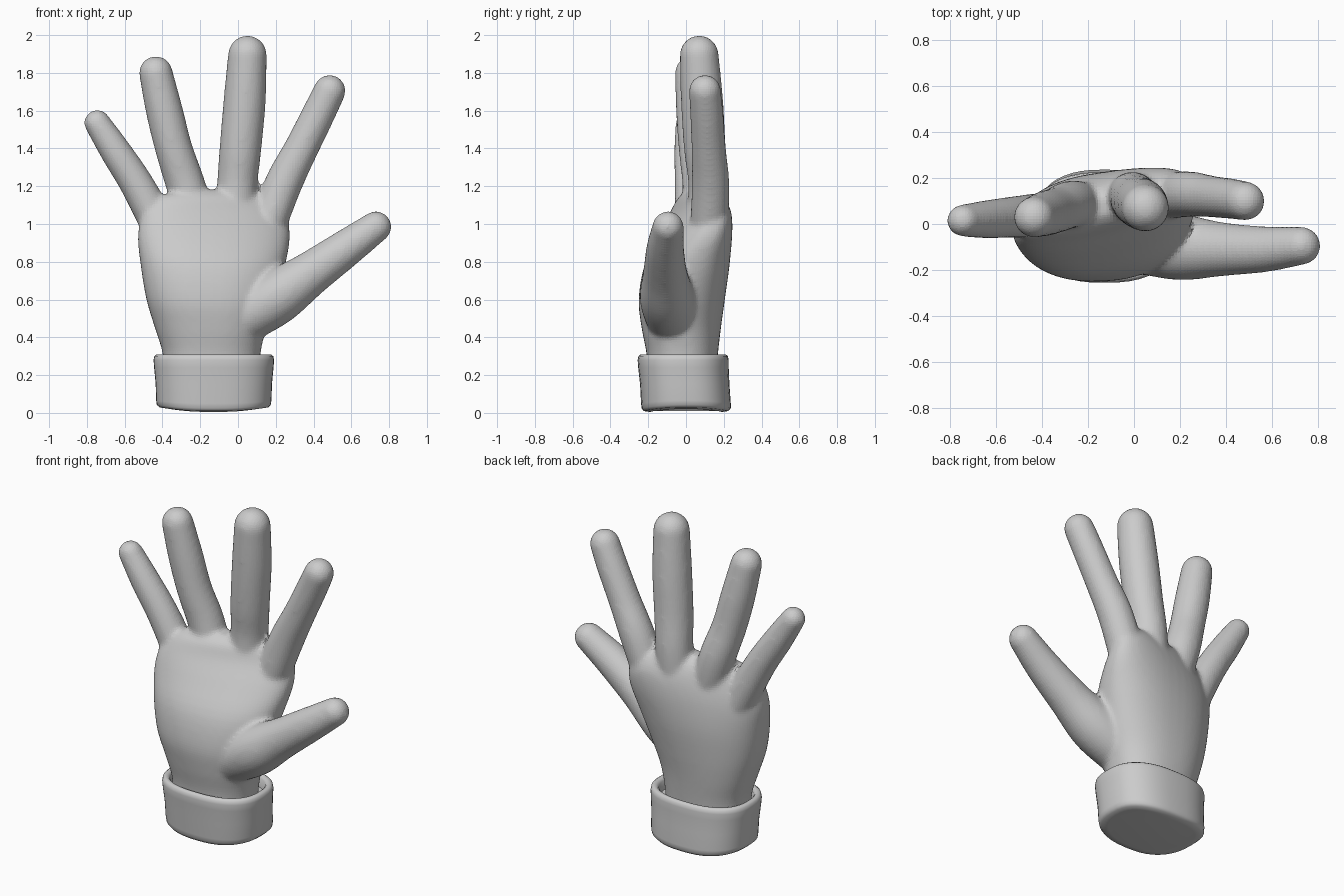
import bpy, bmesh, math
from mathutils import Vector

if "Cube" in bpy.data.objects:
    bpy.data.objects.remove(bpy.data.objects["Cube"])

grey = bpy.data.materials.new("light_grey")
grey.diffuse_color = (0.6, 0.6, 0.6, 1)
grey.use_nodes = True
grey.node_tree.nodes["Principled BSDF"].inputs["Base Color"].default_value = grey.diffuse_color


def loft(bm, rings):
    """Skin a list of closed rings and cap both ends."""
    vs = [[bm.verts.new(p) for p in r] for r in rings]
    n = len(vs[0])
    for a, b in zip(vs, vs[1:]):
        for i in range(n):
            j = (i + 1) % n
            bm.faces.new((a[i], a[j], b[j], b[i]))
    bm.faces.new(vs[0][::-1])
    bm.faces.new(vs[-1])


def section(z, x0, x1, y0, y1, power=2.3, shear=0.0, dip=0.0, n=48):
    """Horizontal rounded section, optionally sheared in y or dished in z."""
    cx, cy, rx, ry = (x0 + x1) / 2, (y0 + y1) / 2, (x1 - x0) / 2, (y1 - y0) / 2
    ring = []
    for i in range(n):
        a = 2 * math.pi * i / n
        c, s = math.cos(a), math.sin(a)
        dx = rx * math.copysign(abs(c) ** (2 / power), c)
        dy = ry * math.copysign(abs(s) ** (2 / power), s)
        ring.append(Vector((cx + dx, cy + dy + shear * dx, z + dip * c * c)))
    return ring


def spline(pts, steps=6):
    """Smooth curve through tuples of any length."""
    v = [Vector(p) for p in pts]
    v = [2 * v[0] - v[1]] + v + [2 * v[-1] - v[-2]]
    out = []
    for i in range(1, len(v) - 2):
        a, b, c, d = v[i - 1:i + 3]
        for k in range(steps):
            t = k / steps
            out.append(0.5 * (2 * b + (c - a) * t + (2 * a - 5 * b + 4 * c - d) * t * t
                              + (3 * b - a - 3 * c + d) * t ** 3))
    return out + [v[-2]]


def finger(bm, pts, n=24):
    """Tapered tube through (x, y, z, radius) with a round tip."""
    path = spline(pts)
    rings = []

    def ring(p, d, r):
        side = d.cross(Vector((0, 1, 0))).normalized()
        up = side.cross(d).normalized()
        rings.append([p + r * (math.cos(2 * math.pi * i / n) * side
                               - math.sin(2 * math.pi * i / n) * up) for i in range(n)])
    for i, q in enumerate(path):
        d = (path[min(i + 1, len(path) - 1)] - path[max(i - 1, 0)]).xyz.normalized()
        ring(q.xyz, d, q.w)
    tip, r = path[-1].xyz, path[-1].w
    for k in range(1, 8):
        a = k / 8 * math.pi / 2
        ring(tip + d * r * math.sin(a), d, r * math.cos(a))
    ring(tip + d * r * 0.998, d, r * 0.05)
    loft(bm, rings)


def make(name, bm):
    bmesh.ops.recalc_face_normals(bm, faces=bm.faces)
    me = bpy.data.meshes.new(name)
    bm.to_mesh(me)
    bm.free()
    ob = bpy.data.objects.new(name, me)
    bpy.context.collection.objects.link(ob)
    me.materials.append(grey)
    return ob


def shade(ob, angle):
    bpy.ops.object.select_all(action='DESELECT')
    ob.select_set(True)
    bpy.context.view_layer.objects.active = ob
    bpy.ops.object.shade_smooth_by_angle(angle=math.radians(angle))


bm = bmesh.new()
# palm: z, x range, y range, section power, shear
palm = [
    (0.20, -0.39, 0.11, -0.20, 0.16, 2.3, 0.0),
    (0.32, -0.40, 0.12, -0.21, 0.17, 2.3, 0.0),
    (0.45, -0.44, 0.15, -0.235, 0.185, 2.3, 0.0),
    (0.60, -0.485, 0.20, -0.25, 0.205, 2.3, 0.04),
    (0.78, -0.515, 0.25, -0.215, 0.225, 2.3, 0.10),
    (0.94, -0.53, 0.275, -0.125, 0.225, 2.3, 0.18),
    (1.06, -0.50, 0.25, -0.05, 0.205, 2.3, 0.24),
    (1.14, -0.42, 0.18, -0.01, 0.17, 2.3, 0.24),
    (1.18, -0.32, 0.08, 0.04, 0.12, 2.3, 0.24),
]
loft(bm, [section(*s) for s in spline(palm, 4)])
# index, middle, ring and little fingers, then thumb
for pts in (
    [(0.12, 0.12, 0.90, 0.10), (0.235, 0.13, 1.20, 0.10), (0.335, 0.12, 1.40, 0.091),
     (0.425, 0.11, 1.58, 0.088), (0.485, 0.10, 1.705, 0.085)],
    [(-0.02, 0.11, 0.95, 0.11), (-0.005, 0.12, 1.20, 0.107), (0.013, 0.10, 1.40, 0.111),
     (0.035, 0.085, 1.65, 0.112), (0.05, 0.07, 1.895, 0.103)],
    [(-0.20, 0.08, 0.95, 0.10), (-0.275, 0.085, 1.20, 0.104), (-0.34, 0.06, 1.40, 0.099),
     (-0.39, 0.045, 1.60, 0.098), (-0.435, 0.03, 1.80, 0.089)],
    [(-0.38, 0.04, 0.92, 0.10), (-0.53, 0.03, 1.20, 0.09), (-0.645, 0.02, 1.38, 0.083),
     (-0.745, 0.015, 1.535, 0.07)],
    [(0.00, -0.07, 0.49, 0.14), (0.20, -0.10, 0.61, 0.145), (0.38, -0.11, 0.735, 0.118),
     (0.57, -0.11, 0.87, 0.10), (0.73, -0.095, 0.985, 0.083)],
):
    finger(bm, pts)
hand = make("hand", bm)

# fuse the hand and soften the joints
fuse = hand.modifiers.new("fuse", 'REMESH')
fuse.mode = 'VOXEL'
fuse.voxel_size = 0.014
soft = hand.modifiers.new("soften", 'CORRECTIVE_SMOOTH')
soft.smooth_type = 'LENGTH_WEIGHTED'
soft.use_only_smooth = True
soft.iterations = 10
shade(hand, 60)

# cuff: outer wall, rolled rim, inner recess
cuff = [
    (0.005, -0.38, 0.12, -0.19, 0.19), (0.010, -0.415, 0.16, -0.225, 0.225),
    (0.025, -0.43, 0.173, -0.235, 0.237), (0.05, -0.433, 0.177, -0.238, 0.237),
    (0.15, -0.436, 0.180, -0.243, 0.230), (0.24, -0.444, 0.188, -0.253, 0.226),
    (0.28, -0.447, 0.191, -0.256, 0.226), (0.300, -0.443, 0.187, -0.252, 0.222),
    (0.310, -0.430, 0.174, -0.240, 0.210), (0.308, -0.415, 0.158, -0.226, 0.196),
    (0.295, -0.405, 0.145, -0.215, 0.186), (0.24, -0.40, 0.14, -0.21, 0.18),
]
bm = bmesh.new()
loft(bm, [section(*s, 2.5, 0.0, 0.02 * max(0, 1 - s[0] / 0.2)) for s in cuff])
shade(make("cuff", bm), 50)
